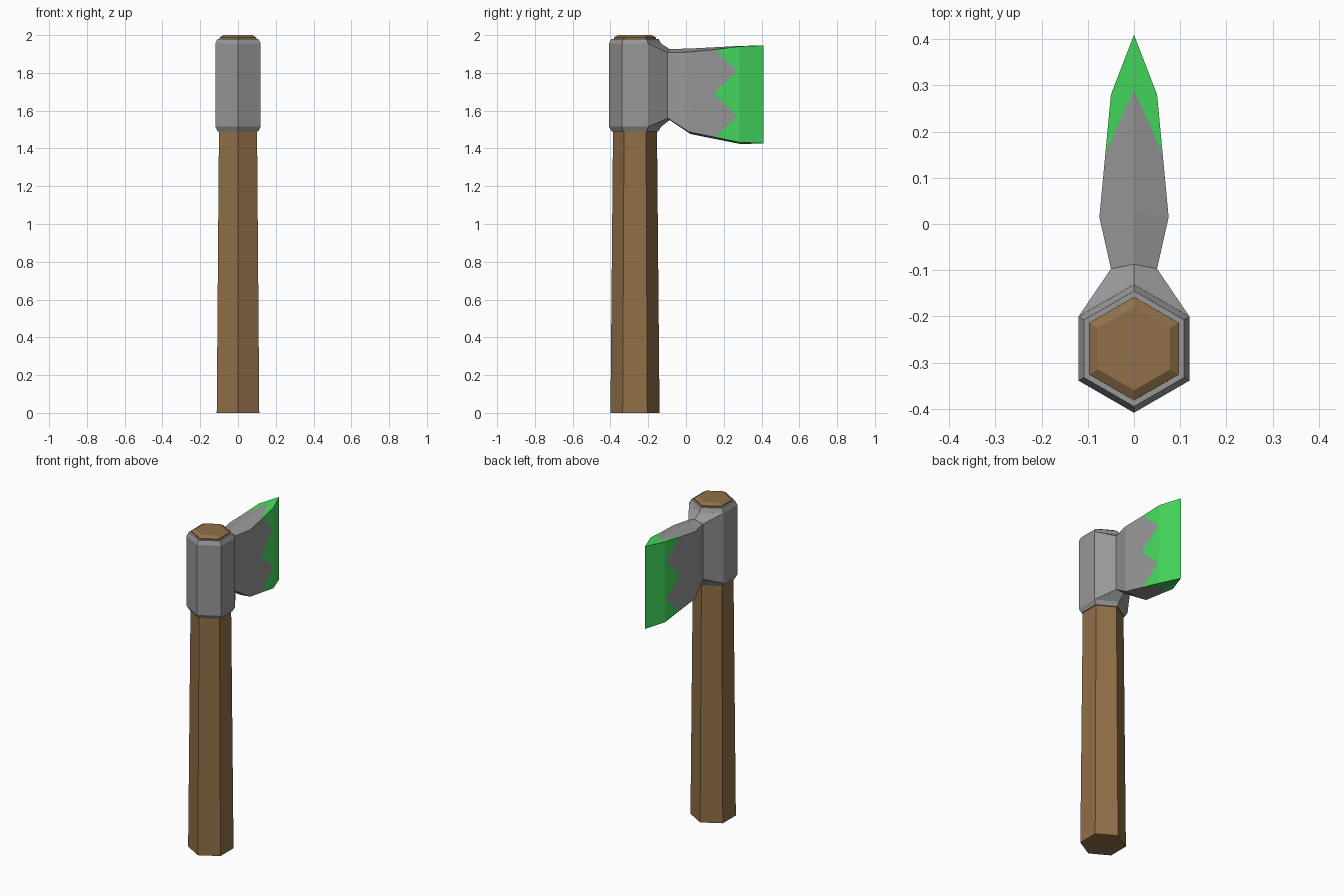
import bpy, bmesh, math

if "Cube" in bpy.data.objects:
    bpy.data.objects.remove(bpy.data.objects["Cube"])

AXIS_Y = -0.27  # handle axis


def material(name, rgb):
    m = bpy.data.materials.new(name)
    m.diffuse_color = (*rgb, 1)
    m.use_nodes = True
    m.node_tree.nodes["Principled BSDF"].inputs["Base Color"].default_value = m.diffuse_color
    return m


WOOD = material("brown wood", (0.28, 0.16, 0.065))
STEEL = material("grey steel", (0.31, 0.31, 0.31))
EDGE = material("bright green", (0.06, 0.70, 0.11))


def finish(bm, name, mats):
    mesh = bpy.data.meshes.new(name)
    bm.to_mesh(mesh)
    bm.free()
    for m in mats:
        mesh.materials.append(m)
    ob = bpy.data.objects.new(name, mesh)
    bpy.context.collection.objects.link(ob)
    return ob


def hex_loft(name, rings, mat):
    """Six-sided solid through (z, radius) rings, corners along y."""
    bm = bmesh.new()
    loops = []
    for z, r in rings:
        loops.append([bm.verts.new((r * math.sin(k * math.pi / 3),
                                    AXIS_Y + r * math.cos(k * math.pi / 3), z))
                      for k in range(6)])
    for a, b in zip(loops, loops[1:]):
        for k in range(6):
            n = (k + 1) % 6
            bm.faces.new((a[k], a[n], b[n], b[k]))
    bm.faces.new(loops[0])
    bm.faces.new(loops[-1])
    bmesh.ops.recalc_face_normals(bm, faces=bm.faces)
    return finish(bm, name, [mat])


# Tapered handle with bevelled top, and the steel collar around it
hex_loft("handle", [(0, 0.13), (1.987, 0.112), (2.0, 0.09)], WOOD)
hex_loft("collar", [(1.49, 0.123), (1.515, 0.1386), (1.955, 0.1386), (1.98, 0.125)], STEEL)

# Blade stations for one half: y, half width, side top z, side bottom z
root = (-0.20, 0.12, 1.955, 1.515)
neck = (-0.097, 0.05, 1.907, 1.56)
wide = (0.015, 0.075, 1.91, 1.488)
paint = (0.152, 0.0621, 1.924, 1.46)
shoulder = (0.28, 0.05, 1.94, 1.433)
# Matching ridge points on the centre plane: y, top z, bottom z
ridges = [(-0.131, 1.955, 1.515), (-0.087, 1.926, 1.55), (0.025, 1.929, 1.476),
          (0.29, 1.943, 1.423), (0.41, 1.945, 1.427)]


def blade_half(bm, s):
    def face(points, mat=0):
        bm.faces.new([bm.verts.new((s * x, y, z)) for x, y, z in points]).material_index = mat

    def side(st, i):
        return (st[1], st[0], st[i])

    def ridge(k, i):
        return (0, ridges[k][0], ridges[k][i - 1])

    # Plain cheeks near the collar
    for a, b in ((root, neck), (neck, wide)):
        face([side(a, 2), side(b, 2), side(b, 3), side(a, 3)])
    # Painted cheek, split along a zigzag
    zig = [(0.075 - 0.025 * (y - 0.015) / 0.265, y, z)
           for y, z in ((0.272, 1.81), (0.145, 1.69), (0.272, 1.57))]
    zig = [side(paint, 2)] + zig + [side(paint, 3)]
    face([side(wide, 2)] + zig + [side(wide, 3)])
    face([side(shoulder, 2)] + zig + [side(shoulder, 3)], 1)
    # Cutting bevel
    face([side(shoulder, 2), ridge(4, 2), ridge(4, 3), side(shoulder, 3)], 1)
    # Ridged top and bottom
    for i in (2, 3):
        stations = [root, neck, wide, paint]
        for k in range(3):
            face([side(stations[k], i), side(stations[k + 1], i), ridge(k + 1, i), ridge(k, i)])
        face([side(paint, i), side(shoulder, i), ridge(4, i), ridge(3, i)], 1)


bm = bmesh.new()
for s in (1, -1):
    blade_half(bm, s)
bmesh.ops.remove_doubles(bm, verts=bm.verts, dist=0.0005)
bmesh.ops.recalc_face_normals(bm, faces=bm.faces)
# Make sure the cheeks face outward
bm.faces.ensure_lookup_table()
probe = max(bm.faces, key=lambda f: f.calc_center_median().x)
if probe.normal.x < 0:
    bmesh.ops.reverse_faces(bm, faces=bm.faces)
# The ridge quad at the top of the neck spans three stations
finish(bm, "blade", [STEEL, EDGE])
